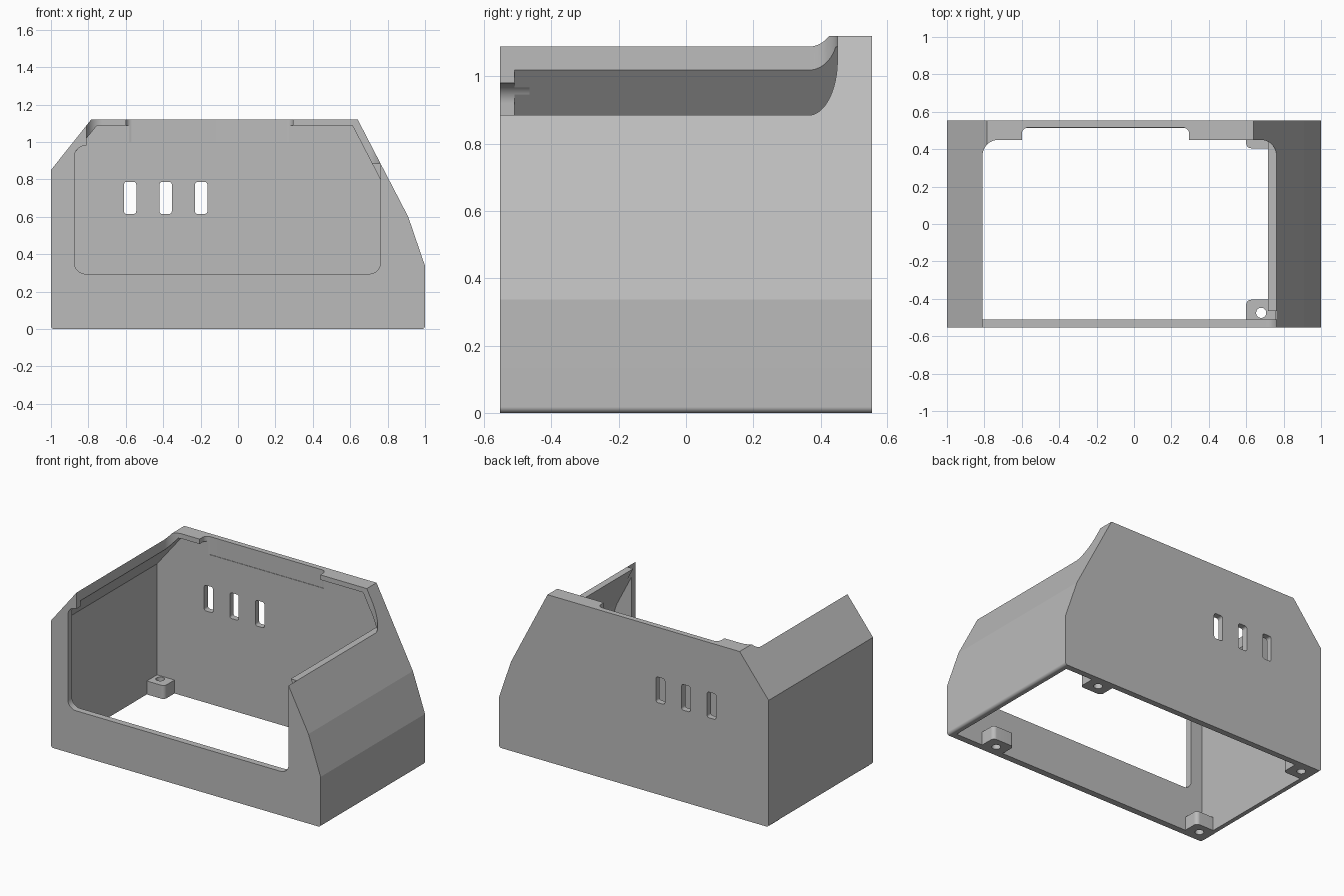
import bpy, bmesh, math
from mathutils import Vector

if "Cube" in bpy.data.objects:
    bpy.data.objects.remove(bpy.data.objects["Cube"])

grey = bpy.data.materials.new("plain grey")
grey.use_nodes = True
colour = (0.5, 0.5, 0.5, 1)
grey.diffuse_color = colour
grey.node_tree.nodes["Principled BSDF"].inputs["Base Color"].default_value = colour


def fillet(points, steps=16):
    """Outline from (x, y) or (x, y, corner radius) points."""
    out = []
    for i, point in enumerate(points):
        p = Vector(point[:2])
        r = point[2] if len(point) > 2 else 0
        if not r:
            out.append(p)
            continue
        u = (Vector(points[i - 1][:2]) - p).normalized()
        v = (Vector(points[(i + 1) % len(points)][:2]) - p).normalized()
        half = math.acos(max(-1, min(1, u.dot(v)))) / 2
        centre = p + (u + v).normalized() * (r / math.sin(half))
        reach = r / math.tan(half)
        a, b = p + u * reach - centre, p + v * reach - centre
        start = math.atan2(a.y, a.x)
        turn = math.remainder(math.atan2(b.y, b.x) - start, math.tau)
        for k in range(steps + 1):
            t = start + turn * k / steps
            out.append(centre + r * Vector((math.cos(t), math.sin(t))))
    return out


def prism(name, points, axis, low, high):
    """Extrude an outline along y (outline in x, z) or z (outline in x, y)."""
    def place(p, d):
        return (p.x, d, p.y) if axis == "y" else (p.x, p.y, d)
    bm = bmesh.new()
    outline = fillet(points)
    base = bm.faces.new([bm.verts.new(place(p, low)) for p in outline])
    moved = bmesh.ops.extrude_face_region(bm, geom=[base])["geom"]
    shift = Vector(place(Vector((0, 0)), high - low))
    bmesh.ops.translate(bm, vec=shift,
                        verts=[g for g in moved if isinstance(g, bmesh.types.BMVert)])
    bmesh.ops.recalc_face_normals(bm, faces=bm.faces)
    mesh = bpy.data.meshes.new(name)
    bm.to_mesh(mesh)
    bm.free()
    mesh.materials.append(grey)
    ob = bpy.data.objects.new(name, mesh)
    bpy.context.collection.objects.link(ob)
    return ob


def rect(x0, x1, y0, y1, r):
    return [(x0, y0, r), (x1, y0, r), (x1, y1, r), (x0, y1, r)]


def combine(target, tool, operation="DIFFERENCE"):
    tool.hide_render = True
    mod = target.modifiers.new("combine", "BOOLEAN")
    mod.operation, mod.solver, mod.object = operation, "EXACT", tool
    bpy.context.view_layer.objects.active = target
    bpy.ops.object.modifier_apply(modifier=mod.name)
    bpy.data.objects.remove(tool)


# Outer housing with softened bottom edges
housing = prism("housing", [(-1, 0, 0.018), (-1, 0.85), (-0.785, 1.12), (0.64, 1.12),
                            (0.91, 0.6), (1, 0.337), (1, 0, 0.018)], "y", -0.553, 0.553)

# Hollow interior, open underneath
combine(housing, prism("cavity_cutter", [
    (-0.96, -0.1), (-0.96, 0.834), (-0.755, 1.087), (0.612, 1.087),
    (0.87, 0.59), (0.96, 0.33), (0.96, -0.1)], "y", -0.51, 0.513))

# Corner mounting tabs with screw holes
for x in (-0.91, 0.68):
    for side in (-1, 1):
        inner, outer = side * 0.405, side * 0.53
        tab = prism("mounting_tab", [(x - 0.08, inner, 0.025), (x + 0.08, inner, 0.025),
                                     (x + 0.08, outer), (x - 0.08, outer)], "z", 0, 0.09)
        combine(housing, tab, "UNION")
        y = side * 0.475
        combine(housing, prism("hole_cutter", rect(x - 0.027, x + 0.027, y - 0.027,
                                                   y + 0.027, 0.0269), "z", -0.1, 0.2))

# Front window, open at the top
combine(housing, prism("window_cutter", [
    (0.762, 1.3), (0.762, 0.295, 0.06), (-0.875, 0.295, 0.06), (-0.875, 0.98, 0.06),
    (-0.81, 0.98), (-0.81, 1.3)], "y", -0.7, -0.465))

# Roof opening with rounded rear corners
combine(housing, prism("roof_cutter", [
    (-0.81, -0.7), (0.762, -0.7), (0.762, 0.45, 0.085), (-0.81, 0.45, 0.085)],
    "z", 0.885, 1.3))

# Shallow notch in the rear lip
combine(housing, prism("notch_cutter", [
    (-0.6, 0.3), (0.295, 0.3), (0.295, 0.516, 0.035), (-0.6, 0.516, 0.035)],
    "z", 1.0, 1.3))

# Three vent slots in the back wall
for x in (-0.577, -0.387, -0.197):
    combine(housing, prism("slot_cutter", rect(x - 0.033, x + 0.033, 0.615, 0.787, 0.015),
                           "y", 0.4, 0.7))

# Smooth only the rounded corners
bpy.ops.object.select_all(action="DESELECT")
housing.select_set(True)
bpy.context.view_layer.objects.active = housing
bpy.ops.object.shade_smooth_by_angle(angle=math.radians(7.5))
